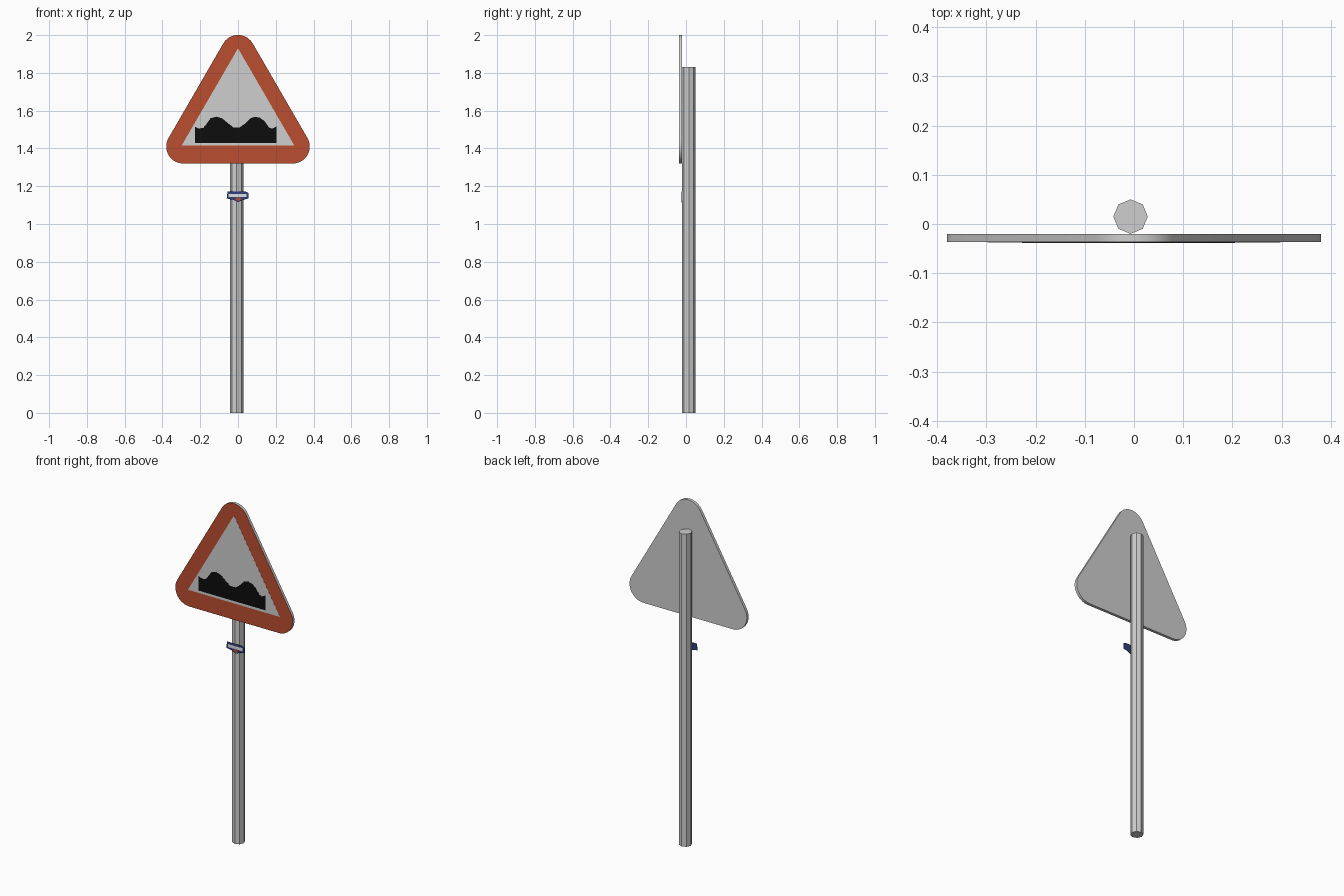
import bpy, bmesh, math
from mathutils import Vector

if "Cube" in bpy.data.objects:
    bpy.data.objects.remove(bpy.data.objects["Cube"])


def material(name, rgb):
    m = bpy.data.materials.new(name)
    m.diffuse_color = (*rgb, 1)
    m.use_nodes = True
    m.node_tree.nodes["Principled BSDF"].inputs["Base Color"].default_value = m.diffuse_color
    return m


GREY = material("light grey", (0.62, 0.62, 0.62))
RED = material("brick red", (0.49, 0.077, 0.029))
BLACK = material("black", (0.004, 0.004, 0.004))
BLUE = material("dark blue", (0.03, 0.05, 0.2))
WHITE = material("white", (0.75, 0.77, 0.82))


def plate(name, outline, y_front, y_back, mats):
    """Extrude an (x, z) outline, listed counter-clockwise from the front."""
    bm = bmesh.new()
    front = bm.faces.new([bm.verts.new((x, y_front, z)) for x, z in outline])
    res = bmesh.ops.extrude_face_region(bm, geom=[front], use_keep_orig=True)
    moved = [v for v in res["geom"] if isinstance(v, bmesh.types.BMVert)]
    bmesh.ops.translate(bm, verts=moved, vec=(0, y_back - y_front, 0))
    bmesh.ops.recalc_face_normals(bm, faces=bm.faces)
    # the second material, when given, covers the front face
    for f in bm.faces:
        f.material_index = len(mats) - 1 if f.normal.y < -0.9 else 0
    me = bpy.data.meshes.new(name)
    bm.to_mesh(me)
    bm.free()
    for m in mats:
        me.materials.append(m)
    ob = bpy.data.objects.new(name, me)
    bpy.context.collection.objects.link(ob)
    return ob


# octagonal post
bpy.ops.mesh.primitive_cylinder_add(vertices=8, radius=0.035, depth=1.83,
                                    location=(-0.007, 0.015, 0.915))
post = bpy.context.object
post.name = "post"
post.data.materials.append(GREY)

# rounded triangular sign board, red on the front
R, STEPS = 0.09, 10
board_outline = []
for cx, cz, start in ((-0.29, 1.41, 150), (0.29, 1.41, 270), (0, 1.911, 30)):
    for i in range(STEPS + 1):
        a = math.radians(start + 120 * i / STEPS)
        board_outline.append((cx + R * math.cos(a), cz + R * math.sin(a)))
board = plate("sign_board", board_outline, -0.037, -0.02, [GREY, RED])
bpy.context.view_layer.objects.active = board
bpy.ops.object.select_all(action='DESELECT')
board.select_set(True)
bpy.ops.object.shade_smooth_by_angle(angle=math.radians(30))

# pale inner triangle
plate("sign_field", [(-0.298, 1.416), (0.298, 1.416), (0, 1.93)],
      -0.0376, -0.0365, [GREY])

# black bumpy road silhouette
bumps = [(-0.228, 1.43), (0.205, 1.43), (0.205, 1.517), (0.18, 1.505),
         (0.165, 1.51), (0.14, 1.545), (0.115, 1.563), (0.09, 1.568),
         (0.065, 1.56), (0.035, 1.53), (0.01, 1.512), (-0.025, 1.512),
         (-0.055, 1.535), (-0.085, 1.56), (-0.115, 1.568), (-0.145, 1.56),
         (-0.17, 1.525), (-0.185, 1.508), (-0.21, 1.506), (-0.228, 1.515)]
plate("bumpy_road", bumps, -0.0382, -0.037, [BLACK])

# small blue sticker on the post, with a pale band and a red tab
plate("sticker", [(-0.06, 1.135), (-0.025, 1.128), (0, 1.115), (0.022, 1.126),
                  (0.055, 1.135), (0.055, 1.165), (0.04, 1.172),
                  (-0.055, 1.172)], -0.0225, -0.0205, [BLUE])
plate("sticker_band", [(-0.05, 1.142), (0.045, 1.142), (0.045, 1.16),
                       (-0.05, 1.16)], -0.0232, -0.022, [WHITE])
plate("sticker_tab", [(-0.014, 1.131), (0.002, 1.12), (0.018, 1.131),
                      (0.014, 1.139), (-0.01, 1.139)], -0.0232, -0.022, [RED])
